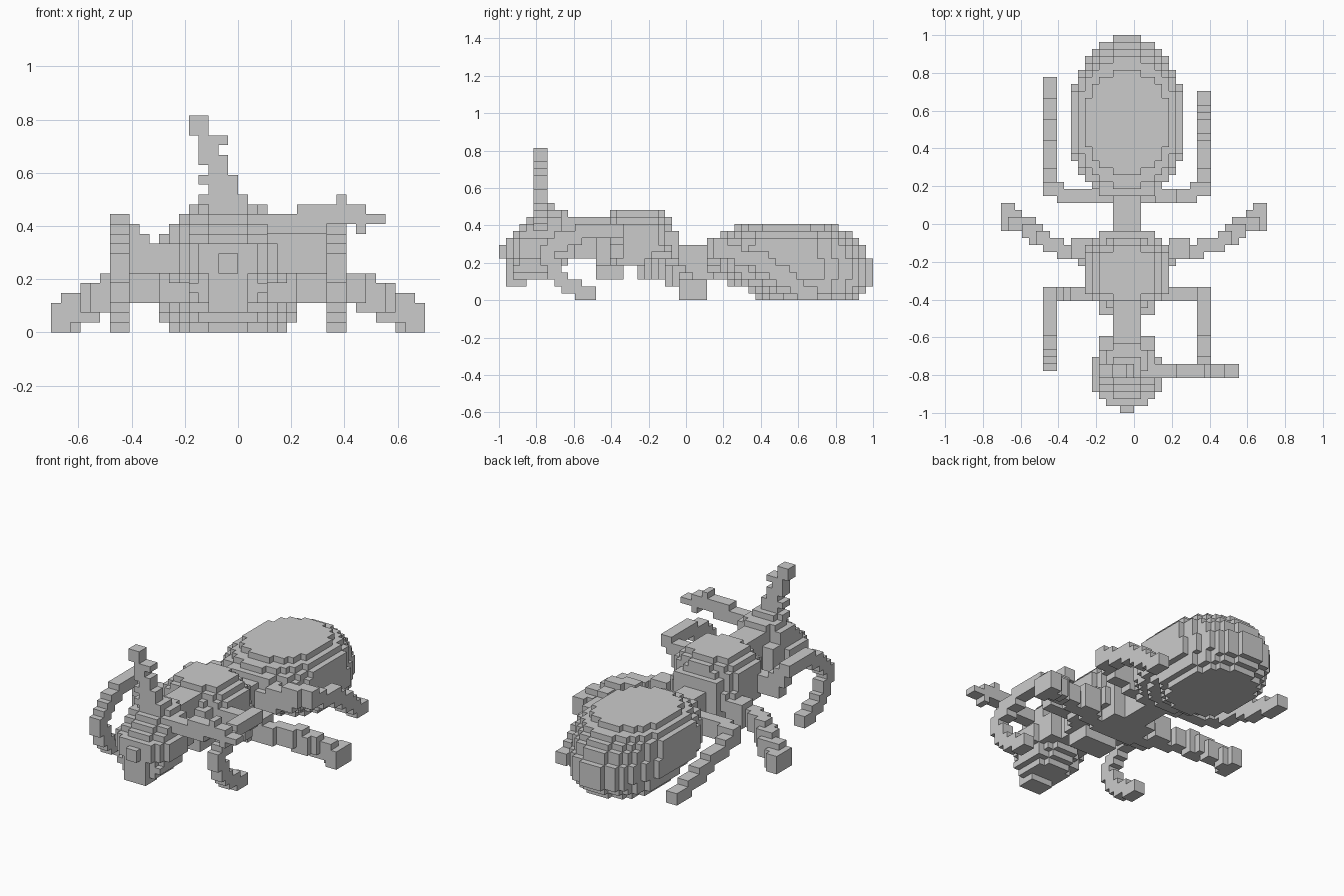
import bpy
import bmesh
from math import floor
from mathutils import Vector

cube = bpy.data.objects.get("Cube")
if cube:
    bpy.data.objects.remove(cube, do_unlink=True)

V = 1 / 27   # edge of one block
MID = -1     # the body axis, in blocks

grey = bpy.data.materials.new("plain grey")
grey.use_nodes = True
colour = (0.6, 0.6, 0.6, 1)
grey.diffuse_color = colour
grey.node_tree.nodes["Principled BSDF"].inputs["Base Color"].default_value = colour

# The corners of one block face, in order
CORNERS = [(0, 0), (1, 0), (1, 1), (0, 1)]


def build(name, blocks):
    """Skin a set of blocks with their outer faces only."""
    bm = bmesh.new()
    verts = {}

    def vert(p):
        if p not in verts:
            verts[p] = bm.verts.new(Vector(p) * V)
        return verts[p]

    for b in sorted(blocks):
        for axis in range(3):
            for side in (0, 1):
                near = list(b)
                near[axis] += 2 * side - 1
                if tuple(near) in blocks:
                    continue
                ring = []
                for u, w in CORNERS if side else CORNERS[::-1]:
                    p = list(b)
                    p[axis] += side
                    p[(axis + 1) % 3] += u
                    p[(axis + 2) % 3] += w
                    ring.append(vert(tuple(p)))
                bm.faces.new(ring)
    mesh = bpy.data.meshes.new(name)
    bm.to_mesh(mesh)
    bm.free()
    mesh.materials.append(grey)
    obj = bpy.data.objects.new(name, mesh)
    bpy.context.collection.objects.link(obj)


def box(x0, x1, y0, y1, z0, z1):
    return {(x, y, z) for x in range(x0, x1)
            for y in range(y0, y1) for z in range(z0, z1)}


def ovals(bottom, layers, taper=2):
    """Stack one oval per layer: front end, back end, half width.
    A taper below 2 makes the back end more pointed."""
    out = set()
    for z, (y0, y1, half) in enumerate(layers, bottom):
        cy, hy = (y0 + y1) / 2, (y1 - y0) / 2
        for x, y, _ in box(MID - half, MID + half, y0, y1, z, z + 1):
            u = (x + 0.5 - MID) / (half + 0.5)
            w = (y + 0.5 - cy) / hy
            if u * u + abs(w) ** (taper if w > 0 else 2) <= 1:
                out.add((x, y, z))
    return out


def limb(path, tall=2):
    """Sweep a two-block-wide brush along a path."""
    out = set()
    points = [Vector(p) for p in path]
    for a, b in zip(points, points[1:]):
        steps = int((b - a).length * 2) + 1
        for i in range(steps + 1):
            p = a.lerp(b, i / steps)
            x, y = floor(p.x - 0.5), floor(p.y - 0.5)
            z = floor(p.z - tall / 2 + 0.5)
            out |= box(x, x + 2, y, y + 2, max(z, 0), z + tall)
    return out


# Body
build("abdomen", ovals(0, [
    (10, 25, 6), (9, 26, 7), (6, 27, 7), (4, 27, 8), (3, 27, 8), (3, 27, 8),
    (3, 26, 8), (3, 26, 8), (4, 25, 8), (5, 24, 7), (7, 22, 6)], 1.7))
build("waist", box(-3, 1, -2, 6, 3, 8) | box(-5, 3, 4, 7, 3, 9))
build("thorax", ovals(5, [
    (-13, 0, 6), (-13, 0, 6), (-13, 0, 6),
    (-13, -1, 6), (-13, -1, 6), (-12, -2, 6), (-12, -2, 5), (-11, -3, 4)])
    | box(-5, 3, -13, -9, 5, 10) | box(-5, 3, -3, -1, 4, 10)
    | box(-4, 2, -13, -9, 3, 5) | box(-5, 3, -7, -1, 3, 5))
build("neck", box(-3, 1, -17, -12, 6, 12))
build("head", ovals(2, [
    (-26, -23, 2), (-26, -19, 3), (-26, -18, 4), (-26, -17, 4), (-26, -17, 5),
    (-26, -17, 5), (-26, -17, 5), (-25, -17, 4), (-24, -17, 4),
    (-23, -17, 4), (-22, -17, 3), (-22, -19, 2)])
    | box(-2, 0, -27, -26, 6, 8) | box(-5, 3, -20, -16, 6, 10))

# Feelers: one upright, one stretched sideways
upright = set()
for level, (x0, x1) in enumerate([(-4, 0), (-3, 0), (-4, 0), (-3, -1), (-4, -1),
                                  (-4, -2), (-4, -1), (-5, -3), (-5, -3)], 13):
    upright |= box(x0, x1, -22, -20, level, level + 1)
build("right_antenna", upright)
build("left_antenna", box(1, 9, -22, -20, 10, 12) | box(6, 13, -22, -20, 11, 13)
      | box(10, 11, -22, -20, 13, 14) | box(12, 15, -22, -20, 11, 12)
      | box(12, 13, -22, -20, 10, 11))

# Legs: the right side sits two blocks further out, with a higher front leg
# and a lower hind knee
for name, side, out, lift, hip, knee, tip in (("left", 1, 10, 0, 4, 7, 18),
                                              ("right", -1, -12, 1, 3, 5, 20)):
    root = MID + 4 * side
    build(name + "_front_leg", limb([
        (root, -10, 6 + hip / 2), (out - 2 * side, -10, 6 + hip / 2)], hip)
        | limb([(out - 2 * side, -10, 8), (out, -10, 10 + lift),
                (out, -14, 10 + lift), (out, -17, 9 + lift), (out, -20, 7),
                (out, -19, 4), (out, -17, 2), (out, -14, 1)]))
    build(name + "_middle_leg", limb([
        (root, -5, 4.5), (MID + 8 * side, -4, 4.5), (12 * side, -3, 4.5),
        (14 * side, -1.5, 3.5), (16 * side, 0, 2.5), (18 * side, 1, 1.5)], 3)
        | box(18 * side - 1, 18 * side + 1, -1, 3, 0, 3)
        | box(MID + 7 * side - 1, MID + 7 * side + 2, -5, -2, 3, 7))
    build(name + "_hind_leg", limb([
        (MID + 2 * side, 4, 5), (out - 3 * side, 4, knee), (out, 5, knee)], 3)
        | limb([(out, 5, knee), (out, 10, knee - 1), (out, 14, knee / 2),
                (out, tip - 1, 1), (out, tip, 1)]))
